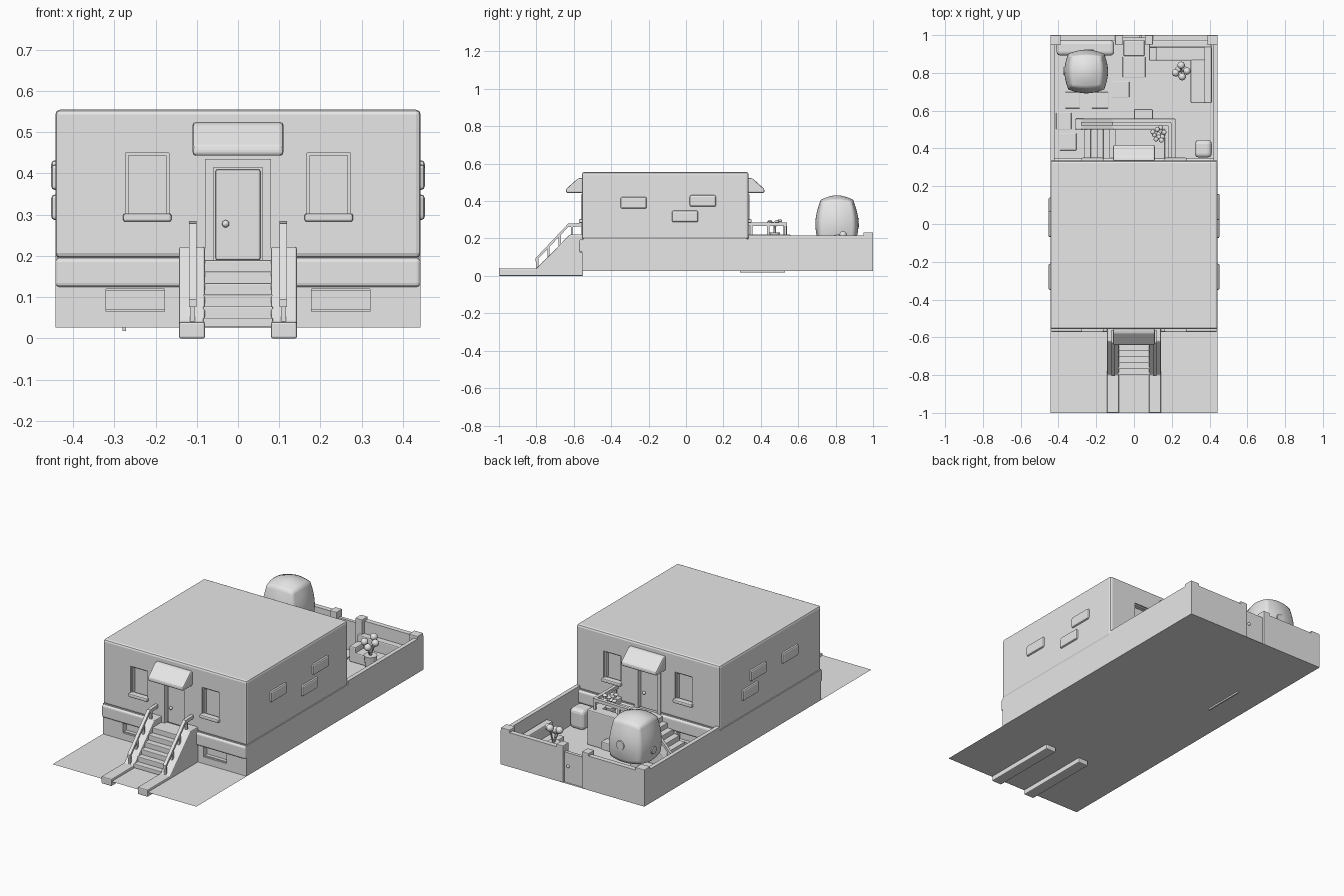
import bpy, bmesh, math, random
from mathutils import Vector, Matrix

random.seed(4)
old = bpy.data.objects.get("Cube")
if old:
    bpy.data.objects.remove(old, do_unlink=True)

grey = bpy.data.materials.new("plain grey")
grey.use_nodes = True
grey.diffuse_color = (0.8, 0.8, 0.8, 1)
grey.node_tree.nodes["Principled BSDF"].inputs["Base Color"].default_value = (0.8, 0.8, 0.8, 1)


def finish(name, bm, bevel=0, segments=2, smooth=False):
    bmesh.ops.recalc_face_normals(bm, faces=bm.faces)
    for f in bm.faces:
        f.smooth = smooth
    me = bpy.data.meshes.new(name)
    bm.to_mesh(me)
    bm.free()
    me.materials.append(grey)
    ob = bpy.data.objects.new(name, me)
    bpy.context.collection.objects.link(ob)
    if bevel:
        mod = ob.modifiers.new("bevel", 'BEVEL')
        mod.width, mod.segments = bevel, segments
    return ob


def add_box(bm, x, y, z):
    m = Matrix.Translation(((x[0]+x[1])/2, (y[0]+y[1])/2, (z[0]+z[1])/2))
    m = m @ Matrix.Diagonal((abs(x[1]-x[0]), abs(y[1]-y[0]), abs(z[1]-z[0]), 1))
    bmesh.ops.create_cube(bm, size=1, matrix=m)


def box(name, x, y, z, bevel=0, segments=2):
    bm = bmesh.new()
    add_box(bm, x, y, z)
    return finish(name, bm, bevel, segments)


def prism(name, pts, axis, a, b, bevel=0, segments=2):
    """Profile (horizontal, z) extruded along x or y from a to b."""
    bm = bmesh.new()
    put = (lambda p, t: (t, p[0], p[1])) if axis == 'x' else (lambda p, t: (p[0], t, p[1]))
    face = bm.faces.new([bm.verts.new(put(p, a)) for p in pts])
    new = bmesh.ops.extrude_face_region(bm, geom=[face])["geom"]
    shift = Vector(put((0, 0), b - a))
    bmesh.ops.translate(bm, vec=shift, verts=[v for v in new if isinstance(v, bmesh.types.BMVert)])
    return finish(name, bm, bevel, segments)


def cone(name, a, b, r1, r2, sides=12):
    a, b = Vector(a), Vector(b)
    m = Matrix.Translation((a+b)/2) @ (b-a).to_track_quat('Z', 'Y').to_matrix().to_4x4()
    bm = bmesh.new()
    bmesh.ops.create_cone(bm, cap_ends=True, segments=sides, radius1=r1, radius2=r2,
                          depth=(b-a).length, matrix=m)
    return finish(name, bm)


def ball(name, c, r, flat=1):
    bm = bmesh.new()
    m = Matrix.Translation(c) @ Matrix.Diagonal((1, 1, flat, 1))
    bmesh.ops.create_icosphere(bm, subdivisions=2, radius=r, matrix=m)
    return finish(name, bm, smooth=True)


W, G = 0.443, 0.027

# ground sheet
bm = bmesh.new()
bmesh.ops.create_grid(bm, x_segments=1, y_segments=1, size=1,
                      matrix=Matrix.Translation((0, 0, G)) @ Matrix.Diagonal((W, 1, 1, 1)))
finish("ground", bm)

# house: upper storey and base, with recesses cut on both fronts
upper = box("house_walls", (-W, W), (-0.557, 0.335), (0.195, 0.555), 0.012)
base = box("house_base", (-W, W), (-0.557, 0.335), (G, 0.197))
cut = bmesh.new()
for s in (-1, 1):
    w = -0.111 + s * 0.446
    depth = (w - s * 0.03, w + s * 0.03)
    add_box(cut, (-0.08, 0.08), depth, (0.17, 0.435))
    for k in (-1, 1):
        add_box(cut, (k*0.167, k*0.273), depth, (0.295, 0.45))
        add_box(cut, (k*0.178, k*0.32), depth, (0.065, 0.12))
cutter = finish("recess_cutter", cut)
cutter.hide_render = True
for ob in (upper, base):
    mod = ob.modifiers.new("recess", 'BOOLEAN')
    mod.operation, mod.solver, mod.object = 'DIFFERENCE', 'EXACT', cutter
bpy.context.view_layer.update()
deps = bpy.context.evaluated_depsgraph_get()
baked = [(ob, bpy.data.meshes.new_from_object(ob.evaluated_get(deps))) for ob in (upper, base)]
for ob, me in baked:
    ob.modifiers.clear()
    ob.data = me
bpy.data.objects.remove(cutter, do_unlink=True)

# front and back details
for s, side in ((-1, "front"), (1, "back")):
    w = -0.111 + s * 0.446
    def d(a, b):
        return (w + s * a, w + s * b)
    for k in (-1, 1):
        box(side + "_plinth_band", (k*0.08, k*W), d(-0.01, 0.014), (0.125, 0.195), 0.01, 3)
        box(side + "_window_sill", (k*0.161, k*0.279), d(-0.02, 0.016), (0.283, 0.303), 0.006)
        for x, z in (((0.167, 0.174), (0.3, 0.45)), ((0.266, 0.273), (0.3, 0.45)),
                     ((0.167, 0.273), (0.443, 0.45))):
            box(side + "_window_frame", (k*x[0], k*x[1]), d(-0.03, -0.008), z)
        for z in ((0.065, 0.07), (0.115, 0.12)):
            box(side + "_cellar_frame", (k*0.178, k*0.32), d(-0.03, -0.01), z)
        box(side + "_door_jamb", (k*0.06, k*0.08), d(-0.03, 0.004), (0.19, 0.435))
    box(side + "_door_lintel", (-0.06, 0.06), d(-0.03, 0.004), (0.415, 0.435))
    box(side + "_door", (-0.054, 0.054), d(-0.03, -0.015), (0.19, 0.41), 0.004)
    ball(side + "_door_knob", (s * 0.03, w - s * 0.008, 0.278), 0.009)
    prism(side + "_awning", [(w - s*0.005, 0.525), (w + s*0.02, 0.522), (w + s*0.084, 0.465),
                             (w + s*0.084, 0.443), (w - s*0.005, 0.443)],
          'x', -0.11, 0.11, 0.008)

# raised wall blocks on each side
for k, rows in ((1, ((-0.35, 0.36), (0.02, 0.37), (-0.075, 0.287))),
                (-1, ((-0.35, 0.36), (-0.07, 0.37), (0.0, 0.287)))):
    for y, z in rows:
        box("wall_block", (k*0.43, k*0.453), (y, y + 0.14), (z, z + 0.062), 0.009)


def railing(name, pts, place, posts):
    """Square handrail along (u, z) points, with posts down to the given heights."""
    r = 0.009
    top = [(u, z + r) for u, z in pts]
    low = [(u, z - r) for u, z in reversed(pts)]
    axis, c = place
    prism(name + "_rail", top + low, axis, c - r, c + r)
    for u, z0, z1 in posts:
        across, along = (c - 0.006, c + 0.006), (u - 0.006, u + 0.006)
        x, y = (across, along) if axis == 'x' else (along, across)
        box(name + "_post", x, y, (z0, z1))


# front staircase
for k in (-1, 1):
    prism("front_stringer", [(-0.55, 0), (-1, 0), (-1, 0.04), (-0.8, 0.04), (-0.62, 0.222),
                             (-0.55, 0.222)], 'x', k*0.08, k*0.143, 0.005)
    railing("front_stair", [(-0.805, 0.085), (-0.63, 0.27), (-0.56, 0.274)], ('x', k*0.11),
            [(-0.795, 0.03, 0.095), (-0.735, 0.09, 0.155), (-0.675, 0.15, 0.22), (-0.61, 0.21, 0.27)])
for i in range(6):
    box("front_step", (-0.085, 0.085), (-0.64 - i*0.032, -0.54), (G, 0.19 - i*0.028), 0.003)

# back deck and staircase descending sideways
box("deck", (-0.1, 0.18), (0.33, 0.51), (G, 0.19))
for i in range(5):
    box("back_step", (-0.13 - i*0.033, -0.09), (0.335, 0.51), (G, 0.162 - i*0.028), 0.003)
prism("back_stringer", [(0.22, G), (-0.31, G), (-0.31, 0.045), (-0.28, 0.05), (-0.11, 0.222),
                        (0.22, 0.222)], 'y', 0.5, 0.558, 0.005)
box("deck_side_wall", (0.162, 0.22), (0.33, 0.51), (G, 0.222), 0.005)
railing("back_stair", [(-0.28, 0.095), (-0.115, 0.27), (0.195, 0.276)], ('y', 0.53),
        [(-0.265, 0.05, 0.11), (-0.19, 0.13, 0.19), (-0.11, 0.21, 0.27), (0.04, 0.21, 0.27),
         (0.19, 0.21, 0.27)])
railing("deck_side", [(0.335, 0.276), (0.535, 0.276)], ('x', 0.19),
        [(0.35, 0.21, 0.27), (0.44, 0.21, 0.27)])
box("stair_foot", (-0.28, -0.272), (0.29, 0.53), (0.018, 0.03))
box("deck_vent", (0, 0.1), (0.555, 0.608), (0.05, 0.095), 0.005)

# yard walls, posts and gate
for k in (-1, 1):
    box("side_yard_wall", (k*0.42, k*W), (0.335, 1), (G, 0.217))
    box("back_yard_wall", (k*0.08, k*W), (0.972, 1), (G, 0.217))
    box("corner_post", (k*0.388, k*W), (0.948, 1), (G, 0.232), 0.003)
    box("gate_post", (k*0.058, k*0.1), (0.95, 1), (G, 0.232), 0.003)
box("gate", (-0.06, 0.06), (0.97, 0.988), (G, 0.195))
ball("gate_knob", (0.035, 0.99, 0.12), 0.009)

# corner bench
box("bench_seat_back", (0.08, 0.41), (0.865, 0.97), (G, 0.085), 0.006)
box("bench_seat_side", (0.3, 0.41), (0.64, 0.87), (G, 0.085), 0.006)
box("bench_backrest_back", (0.08, 0.41), (0.935, 0.972), (G, 0.15), 0.006)
box("bench_backrest_side", (0.372, 0.412), (0.64, 0.94), (G, 0.15), 0.006)
box("bench_arm", (0.08, 0.12), (0.865, 0.94), (G, 0.115), 0.006)

# tree with a rounded, blocky crown
bm = bmesh.new()
bmesh.ops.create_cube(bm, size=2)
bmesh.ops.subdivide_edges(bm, edges=bm.edges[:], cuts=9, use_grid_fill=True)
for v in bm.verts:
    p = v.co.lerp(v.co.normalized() * 1.05, 0.6)
    taper = 0.96 - 0.09 * p.z
    v.co = (-0.253 + p.x*0.116*taper, 0.807 + p.y*0.116*taper, 0.298 + p.z*0.129)
finish("tree_crown", bm, smooth=True)
cone("tree_trunk", (-0.253, 0.807, G), (-0.253, 0.807, 0.22), 0.03, 0.022)
cone("crown_spot", (-0.24, 0.915, 0.285), (-0.24, 0.925, 0.285), 0.027, 0.024, 20)
cone("crown_spot", (-0.362, 0.81, 0.25), (-0.372, 0.81, 0.25), 0.022, 0.02, 20)
box("hedge", (-0.41, -0.105), (0.892, 0.972), (G, 0.13), 0.02, 3)

# flower pot with round blooms
cone("flower_pot", (0.25, 0.81, G), (0.25, 0.81, 0.13), 0.022, 0.035)
for dx, dy, z in ((-0.03, -0.01, 0.2), (0.03, 0.0, 0.205), (0, 0.03, 0.22), (0.005, -0.03, 0.185)):
    tip = (0.25 + dx, 0.81 + dy, z)
    cone("flower_stem", (0.25, 0.81, 0.12), tip, 0.004, 0.003, 6)
    ball("flower_bloom", tip, 0.02)

# small potted shrub on the deck
cone("shrub_pot", (0.13, 0.475, 0.19), (0.13, 0.475, 0.232), 0.02, 0.028)
cone("shrub_trunk", (0.13, 0.475, 0.23), (0.13, 0.475, 0.285), 0.007, 0.005, 6)
for i in range(12):
    a, r = i * 2.4, 0.011 * math.sqrt(i)
    ball("shrub_leaf", (0.13 + r*math.cos(a), 0.475 + r*math.sin(a),
                        0.285 + random.uniform(-0.015, 0.012)), 0.013, 0.6)

# rounded bin and paving slabs
box("corner_bin", (0.322, 0.412), (0.352, 0.445), (G, 0.14), 0.022, 3)
for x, y, w, h in ((-0.07, 0.712, 0.09, 0.085), (-0.372, 0.545, 0.08, 0.09), (-0.35, 0.435, 0.09, 0.09),
                   (-0.325, 0.655, 0.08, 0.085), (-0.18, 0.655, 0.09, 0.085), (0, 0.83, 0.12, 0.11), (0, 0.93, 0.11, 0.08)):
    box("paving_slab", (x - w/2, x + w/2), (y - h/2, y + h/2), (G, 0.034), 0.003)
